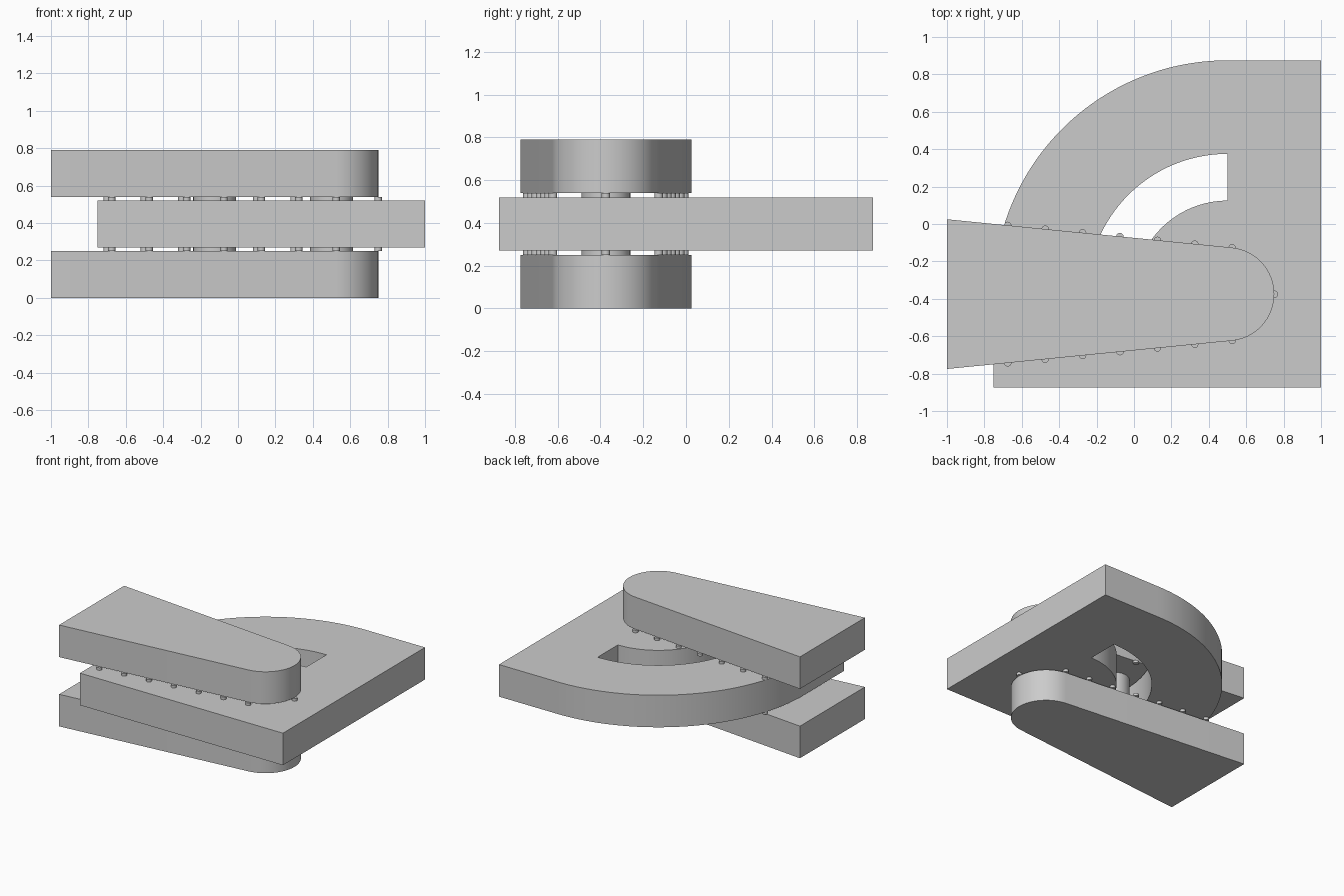
import bpy
from math import sin, cos, pi, atan

cube = bpy.data.objects.get("Cube")
if cube:
    bpy.data.objects.remove(cube, do_unlink=True)

grey = bpy.data.materials.new("plain grey")
grey.use_nodes = True
grey.diffuse_color = (0.6, 0.6, 0.6, 1)
grey.node_tree.nodes["Principled BSDF"].inputs["Base Color"].default_value = (0.6, 0.6, 0.6, 1)

PX, PY = 0.5, -0.375             # pivot axis
THICK, GAP = 0.25, 0.02
PLATE_Z = THICK + GAP
TOP_Z = PLATE_Z + THICK + GAP


def arc(cx, cy, r, a0, a1, n=32):
    return [(cx + r * cos(a0 + (a1 - a0) * i / n),
             cy + r * sin(a0 + (a1 - a0) * i / n)) for i in range(n + 1)]


def slab(name, outlines, z):
    """Extrude closed outlines (the inner ones become holes) into a flat slab."""
    cu = bpy.data.curves.new(name, 'CURVE')
    cu.dimensions = '2D'
    cu.fill_mode = 'BOTH'
    cu.extrude = THICK / 2
    for pts in outlines:
        sp = cu.splines.new('POLY')
        sp.points.add(len(pts) - 1)
        for p, (x, y) in zip(sp.points, pts):
            p.co = (x, y, 0, 1)
        sp.use_cyclic_u = True
    ob = bpy.data.objects.new(name, cu)
    ob.location.z = z + THICK / 2
    bpy.context.collection.objects.link(ob)
    finish(ob, True)


def finish(ob, convert=False):
    bpy.ops.object.select_all(action='DESELECT')
    ob.select_set(True)
    bpy.context.view_layer.objects.active = ob
    if convert:
        bpy.ops.object.convert(target='MESH')
        ob = bpy.context.object
    ob.data.materials.clear()
    ob.data.materials.append(grey)
    bpy.ops.object.shade_smooth_by_angle()


def cylinder(name, x, y, z0, z1, r, n):
    bpy.ops.mesh.primitive_cylinder_add(vertices=n, radius=r, depth=z1 - z0,
                                        location=(x, y, (z0 + z1) / 2))
    bpy.context.object.name = name
    finish(bpy.context.object)


# Middle plate: quarter-round corner and a curved slot with one rounded end
plate = [(1, -0.875), (1, 0.875)] + arc(PX, PY, 1.25, pi / 2, pi, 48) + [(-0.75, -0.875)]
slot = (arc(PX, PY, 0.75, pi / 2, pi)
        + arc(PX - 0.625, PY, 0.125, pi, 2 * pi, 16)[1:-1]
        + arc(PX, PY, 0.5, pi, pi / 2))
slab("middle_plate", [plate, slot], PLATE_Z)

# Two tapered arms with a round nose
tilt = atan(0.1)
half = 0.4
arm = [(-1, PY - half)] + arc(PX, PY, 0.25, tilt - pi / 2, pi / 2 - tilt) + [(-1, PY + half)]
slab("lower_arm", [arm], 0)
slab("upper_arm", [arm], TOP_Z)

# Posts joining the arms: pivot and slot guide
for name, x in (("pivot_post", PX), ("guide_post", PX - 0.625)):
    cylinder(name, x, PY, THICK - 0.01, TOP_Z + 0.01, 0.115, 32)

# Small bearing pins along the arm edges, nose and centre line
spots = [(PX + 0.25, PY)]
for i in range(7):
    x = -0.675 + 0.2 * i
    edge = half - 0.1 * (x + 1)
    spots += [(x, PY + edge), (x, PY - edge)]
spots += [(-0.7 + 0.2 * i, PY) for i in (0, 1, 2, 4, 5)]
for level, z in (("lower", THICK), ("upper", PLATE_Z + THICK)):
    for x, y in spots:
        cylinder(level + "_pin", x, y, z, z + GAP, 0.02, 12)
